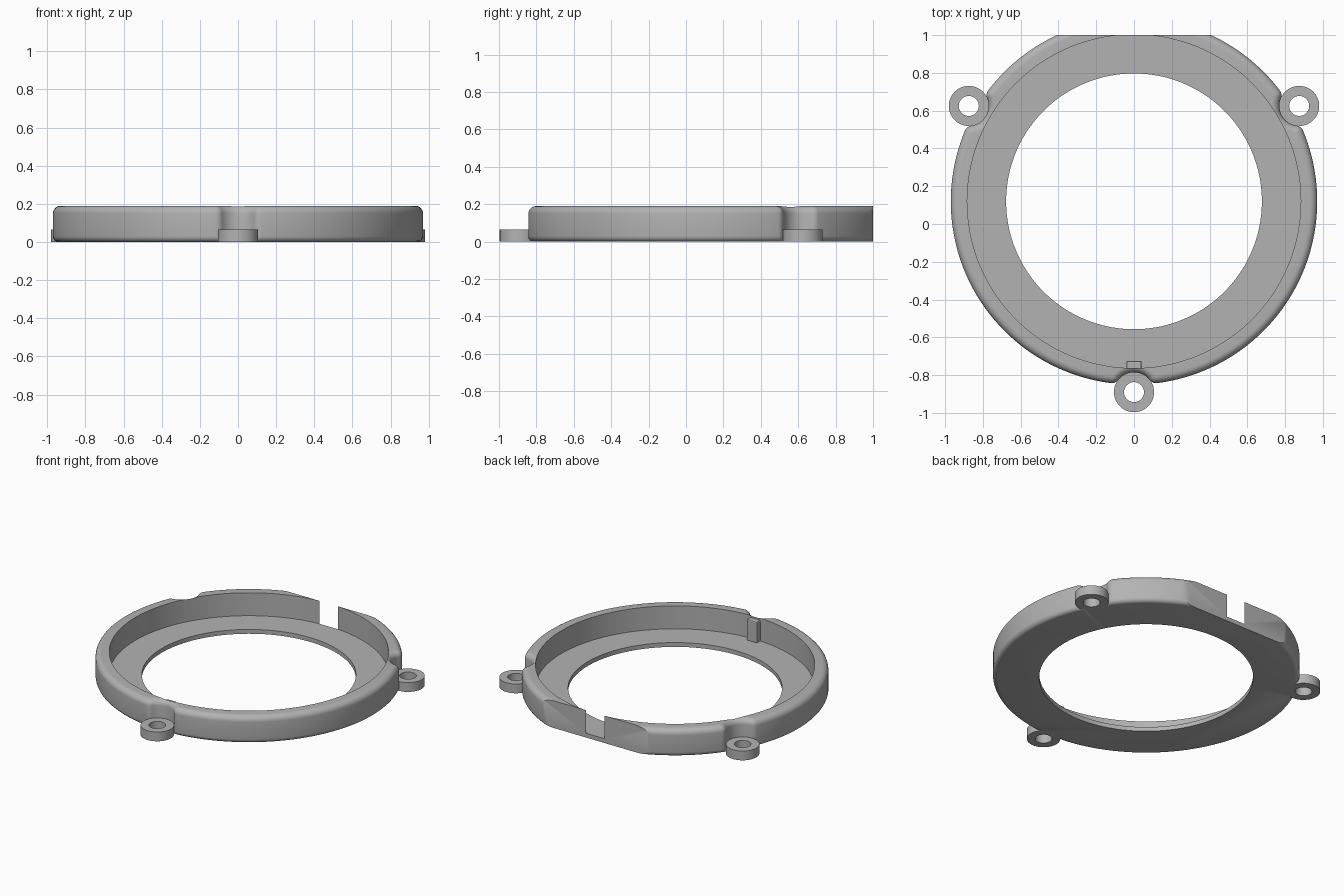
import bpy, bmesh, math
from mathutils import Vector

if "Cube" in bpy.data.objects:
    bpy.data.objects.remove(bpy.data.objects["Cube"])

CENTER = Vector((0, 0.12, 0))     # ring axis
HEIGHT, FLOOR = 0.19, 0.03
R_OUT, R_WALL, R_HOLE = 0.97, 0.883, 0.677
EAR_DIST, R_EAR, R_BOLT, EAR_H = 1.01, 0.105, 0.053, 0.065
EDGE, CORNER = 0.04, 0.044        # rim rounding and notch corner rounding

grey = bpy.data.materials.new("grey plastic")
grey.use_nodes = True
COLOR = (0.45, 0.45, 0.45, 1)
grey.diffuse_color = COLOR
grey.node_tree.nodes["Principled BSDF"].inputs["Base Color"].default_value = COLOR


def make_object(name, bm, location=CENTER):
    bmesh.ops.recalc_face_normals(bm, faces=bm.faces)
    mesh = bpy.data.meshes.new(name)
    bm.to_mesh(mesh)
    bm.free()
    obj = bpy.data.objects.new(name, mesh)
    obj.location = location
    bpy.context.collection.objects.link(obj)
    mesh.materials.append(grey)
    return obj


def loft(loops):
    """Solid through stacked loops of equal length, capped at both ends."""
    bm = bmesh.new()
    rings = [[bm.verts.new(p) for p in loop] for loop in loops]
    n = len(rings[0])
    for a, b in zip(rings, rings[1:]):
        for i in range(n):
            j = (i + 1) % n
            bm.faces.new((a[i], a[j], b[j], b[i]))
    bm.faces.new(rings[0])
    bm.faces.new(rings[-1])
    return bm


def circle(r, z, n):
    return [(r * math.cos(math.tau * i / n), r * math.sin(math.tau * i / n), z) for i in range(n)]


def cylinder(name, r, z0, z1, n, location=CENTER):
    return make_object(name, loft([circle(r, z0, n), circle(r, z1, n)]), location)


def box(name, size, location):
    bm = bmesh.new()
    bmesh.ops.create_cube(bm, size=1)
    bmesh.ops.scale(bm, vec=size, verts=bm.verts)
    return make_object(name, bm, location)


def subtract(obj, cutter):
    mod = obj.modifiers.new("cut", 'BOOLEAN')
    mod.operation, mod.solver, mod.object = 'DIFFERENCE', 'EXACT', cutter
    bpy.context.view_layer.objects.active = obj
    bpy.ops.object.modifier_apply(modifier=mod.name)
    bpy.data.objects.remove(cutter)


def smooth(obj):
    bpy.ops.object.select_all(action='DESELECT')
    obj.select_set(True)
    bpy.context.view_layer.objects.active = obj
    bpy.ops.object.shade_smooth_by_angle(angle=math.radians(32))


def arc(cx, cy, r, a0, a1, n):
    return [(cx + r * math.cos(a0 + (a1 - a0) * i / n),
             cy + r * math.sin(a0 + (a1 - a0) * i / n)) for i in range(n + 1)]


def outline(r, notch, corner, z):
    """Disc with three round notches whose outer corners are rounded."""
    a, b = r - corner, notch + corner
    x = (a * a - b * b + EAR_DIST ** 2) / (2 * EAR_DIST)
    y = math.sqrt(a * a - x * x)
    phi = math.atan2(y, x)                       # corner centre seen from the ring axis
    psi = math.atan2(y, x - EAR_DIST)            # and from the ear axis
    half = arc(EAR_DIST, 0, notch, math.pi, psi, 10)[1:-1]
    half += arc(x, y, corner, psi - math.pi, phi, 8)
    half += arc(0, 0, r, phi, math.pi / 3, 24)[1:]
    mirrored = [(p, -q) for p, q in reversed(half[:-1])]
    third = mirrored + [(EAR_DIST - notch, 0)] + half
    loop = []
    for k in range(3):
        t = math.radians(30 + 120 * k)
        c, s = math.cos(t), math.sin(t)
        loop += [(p * c - q * s, p * s + q * c, z) for p, q in third]
    return loop


# Ring body: rounded bottom edge, straight side, rounded top edge
layers = []
BOTTOM = 0.03
for i in range(6):
    t = math.pi / 2 * i / 5
    layers.append(outline(R_OUT - BOTTOM * (1 - math.sin(t)), R_EAR, CORNER, BOTTOM * (1 - math.cos(t))))
for i in range(8):
    t = math.pi / 2 * i / 7
    d = EDGE * (1 - math.cos(t))
    layers.append(outline(R_OUT - d, R_EAR + d, CORNER - d, HEIGHT - EDGE * (1 - math.sin(t))))
ring = make_object("ring_body", loft(layers))

# Hollow, central opening and flat cut at the back
subtract(ring, cylinder("pocket_cutter", R_WALL, FLOOR, 1, 144))
subtract(ring, cylinder("opening_cutter", R_HOLE, -1, 1, 144))
subtract(ring, box("back_cutter", (2, 1, 1), (0, 1.5, 0)))
smooth(ring)

# Mounting ears with bolt holes
for name, angle in (("left_ear", 30), ("right_ear", 150), ("front_ear", 270)):
    t = math.radians(angle)
    spot = CENTER + EAR_DIST * Vector((math.cos(t), math.sin(t), 0))
    ear = cylinder(name, R_EAR + 0.001, 0, EAR_H, 64, spot)
    subtract(ear, cylinder("bolt_cutter", R_BOLT, -1, 1, 40, spot))
    smooth(ear)

# Locating key on the inside of the front wall
key = box("locating_key", (0.08, 0.05, 0.15), (0, -0.75, 0.1))
bevel = key.modifiers.new("soft_edges", 'BEVEL')
bevel.width, bevel.segments = 0.008, 2
